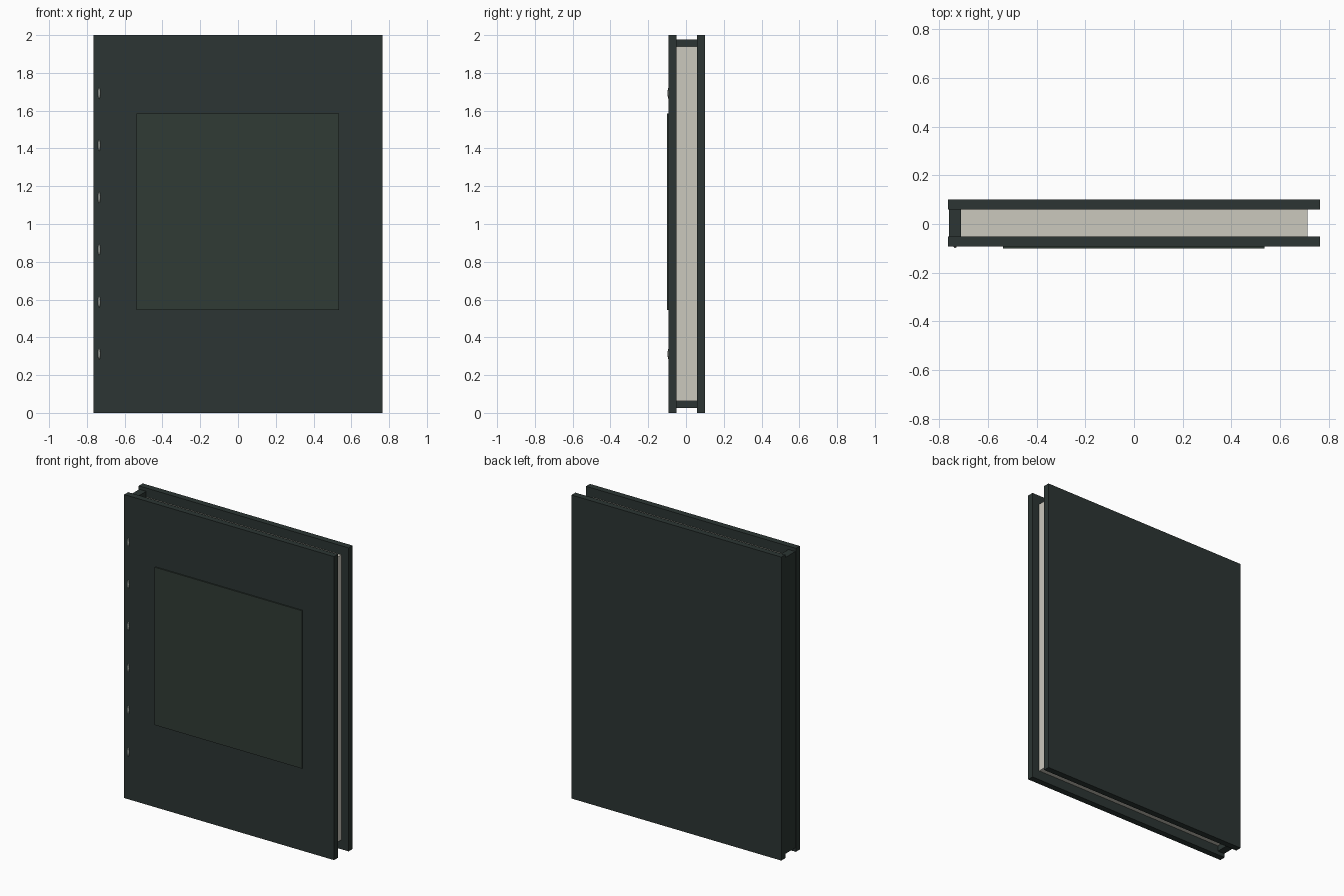
import bpy

if "Cube" in bpy.data.objects:
    bpy.data.objects.remove(bpy.data.objects["Cube"])


def material(name, rgb):
    m = bpy.data.materials.new(name)
    m.diffuse_color = (*rgb, 1)
    m.use_nodes = True
    m.node_tree.nodes["Principled BSDF"].inputs["Base Color"].default_value = m.diffuse_color
    return m


def box(name, lo, hi, mat):
    """Axis-aligned box between two corners."""
    bpy.ops.mesh.primitive_cube_add(size=1, location=[(a + b) / 2 for a, b in zip(lo, hi)])
    ob = bpy.context.object
    ob.name = name
    ob.scale = [b - a for a, b in zip(lo, hi)]
    bpy.ops.object.transform_apply(location=False, rotation=False, scale=True)
    ob.data.materials.append(mat)
    return ob


cloth = material("cover_cloth", (0.025, 0.036, 0.033))
label = material("label_cloth", (0.030, 0.044, 0.036))
paper = material("paper", (0.60, 0.58, 0.51))
thread = material("thread", (0.32, 0.34, 0.31))

# Cover boards
box("front_cover", (-0.765, -0.092, 0), (0.765, -0.051, 2), cloth)
box("back_cover", (-0.765, 0.059, 0), (0.765, 0.10, 2), cloth)

# Spine and page block, held between the boards
box("spine", (-0.761, -0.053, 0.025), (-0.711, 0.061, 1.978), cloth)
box("page_block", (-0.712, -0.051, 0.062), (0.712, 0.059, 1.94), paper)

# Raised panel on the front
box("front_panel", (-0.538, -0.10, 0.545), (0.536, -0.090, 1.585), label)

# Row of binding stitches
for i in range(6):
    bpy.ops.mesh.primitive_uv_sphere_add(
        segments=12, ring_count=8, radius=1, location=(-0.735, -0.091, 0.312 + i * 0.276))
    stitch = bpy.context.object
    stitch.name = f"stitch_{i + 1}"
    stitch.scale = (0.007, 0.007, 0.03)
    bpy.ops.object.transform_apply(location=False, rotation=False, scale=True)
    stitch.data.materials.append(thread)
    bpy.ops.object.shade_smooth_by_angle()
